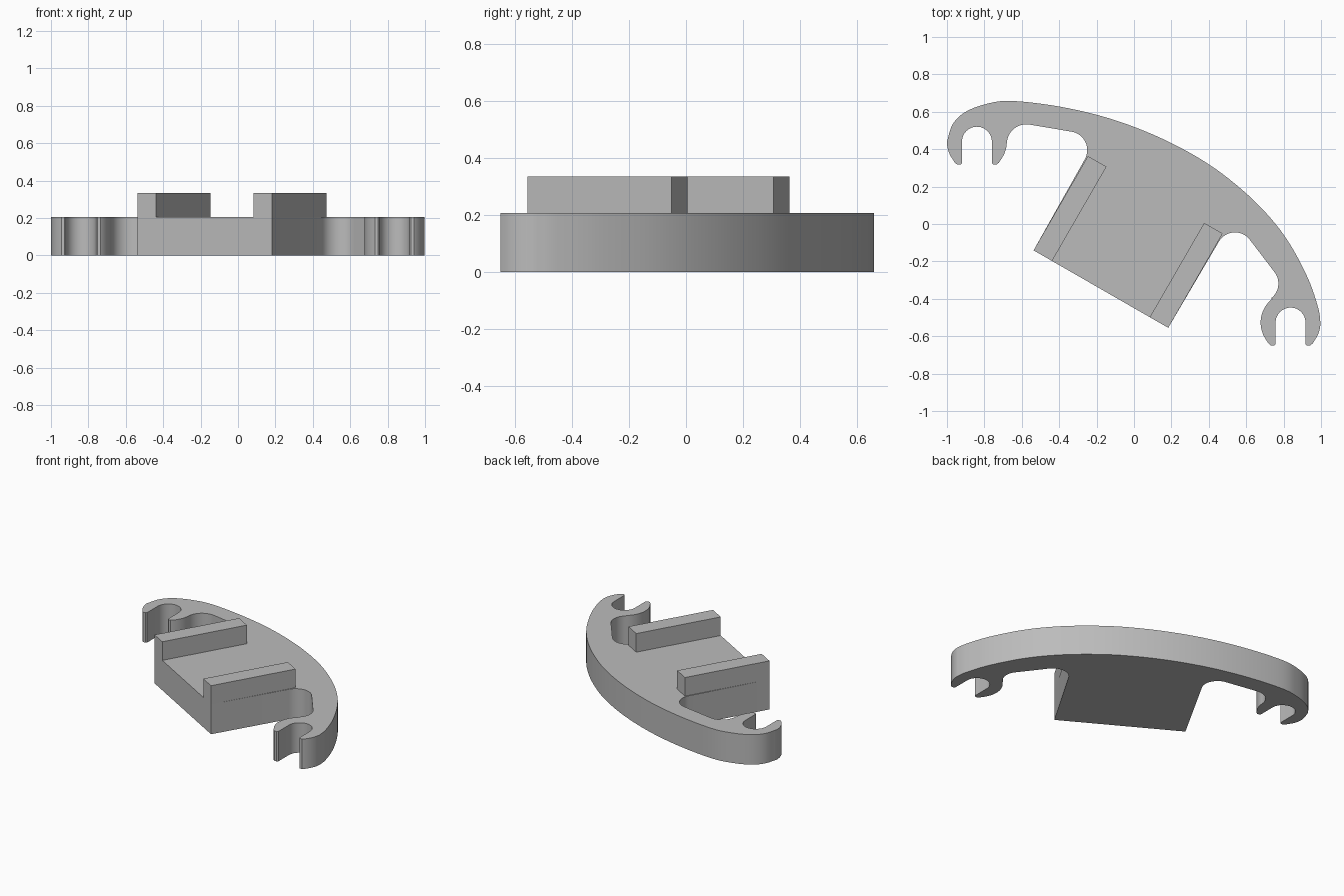
import bpy
import bmesh
from math import cos, sin, radians
from mathutils import Vector

BASE_HEIGHT = 0.206
RAIL_TOP = 0.334

default_cube = bpy.data.objects.get("Cube")
if default_cube:
    bpy.data.objects.remove(default_cube, do_unlink=True)

# Single flat grey
grey = bpy.data.materials.new("plain_grey")
grey.use_nodes = True
colour = (0.5, 0.5, 0.5, 1)
grey.diffuse_color = colour
grey.node_tree.nodes["Principled BSDF"].inputs["Base Color"].default_value = colour


def arc(centre, radius, start, end, steps=16):
    """Points along a circular arc, angles in degrees."""
    points = []
    for i in range(steps + 1):
        angle = radians(start + (end - start) * i / steps)
        points.append(Vector((centre[0] + radius * cos(angle),
                              centre[1] + radius * sin(angle))))
    return points


def spline(knots, steps=6):
    """Smooth curve passing through every knot."""
    knots = [Vector(k) for k in knots]
    padded = [2 * knots[0] - knots[1]] + knots + [2 * knots[-1] - knots[-2]]
    points = []
    for before, a, b, after in zip(padded, padded[1:], padded[2:], padded[3:]):
        for i in range(steps):
            t = i / steps
            points.append(0.5 * (2 * a + (b - before) * t
                                 + (2 * before - 5 * a + 4 * b - after) * t ** 2
                                 + (3 * a - before - 3 * b + after) * t ** 3))
    return points + [knots[-1]]


def hook(centre, right_angle, left_angle):
    """Open clip: round outside, rounded prong tips and a slot facing down."""
    centre = Vector(centre)
    tip = [Vector(p) for p in ((0.118, -0.112), (0.104, -0.123),
                               (0.088, -0.123), (0.08, -0.115))]
    mirrored_tip = [Vector((-p.x, p.y)) for p in reversed(tip)]
    return (arc(centre, 0.16, right_angle, -32, 8)
            + [centre + p for p in tip]
            + arc(centre, 0.08, 0, 180, 24)
            + [centre + p for p in mirrored_tip]
            + arc(centre, 0.16, 212, left_angle))


def extrude_profile(name, points, bottom, top):
    """Turn a closed outline into a solid plate."""
    bm = bmesh.new()
    verts = [bm.verts.new((p[0], p[1], bottom)) for p in points]
    face = bm.faces.new(verts)
    result = bmesh.ops.extrude_face_region(bm, geom=[face])
    raised = [v for v in result["geom"] if isinstance(v, bmesh.types.BMVert)]
    bmesh.ops.translate(bm, verts=raised, vec=(0, 0, top - bottom))
    bmesh.ops.remove_doubles(bm, verts=bm.verts, dist=0.0005)
    bmesh.ops.recalc_face_normals(bm, faces=bm.faces)
    mesh = bpy.data.meshes.new(name)
    bm.to_mesh(mesh)
    bm.free()
    mesh.materials.append(grey)
    part = bpy.data.objects.new(name, mesh)
    bpy.context.collection.objects.link(part)
    return part


# Long curved back edge, left to right
back_edge = spline([(-1, 0.44), (-0.97, 0.532), (-0.906, 0.596), (-0.8, 0.639),
                    (-0.66, 0.658), (-0.4, 0.628), (-0.13, 0.564),
                    (0.136, 0.463), (0.377, 0.334), (0.564, 0.195),
                    (0.714, 0.05), (0.832, -0.105), (0.933, -0.297),
                    (0.985, -0.45), (0.997, -0.527)])

# Block corners at the front of the plate
front_left = Vector((0.183, -0.555))
front_right = Vector((-0.537, -0.141))

# Recesses between the block and the hooks
left_recess = (arc((0.672, -0.318), 0.1, -52, 35)
               + arc((0.54, -0.145), 0.1, 35, 150))
right_recess = (arc((-0.35, 0.395), 0.1, -30, 80)
                + arc((-0.575, 0.428), 0.105, 80, 180))

outline = (back_edge
           + hook((0.837, -0.527), 0, 128)
           + left_recess + [front_left, front_right] + right_recess
           + hook((-0.84, 0.44), 0, 180))
plate = extrude_profile("curved_plate", outline, 0, BASE_HEIGHT)

bpy.ops.object.select_all(action="DESELECT")
plate.select_set(True)
bpy.context.view_layer.objects.active = plate
bpy.ops.object.shade_smooth_by_angle(angle=radians(30))

# Two parallel rails along the sides of the block
along = Vector((0.5, 0.866)) * 0.582
across = (front_left - front_right).normalized() * 0.114
for name, corner, width in (("right_rail", front_right, across),
                            ("left_rail", front_left, -across)):
    extrude_profile(name, [corner, corner + width, corner + width + along,
                           corner + along], BASE_HEIGHT, RAIL_TOP)
